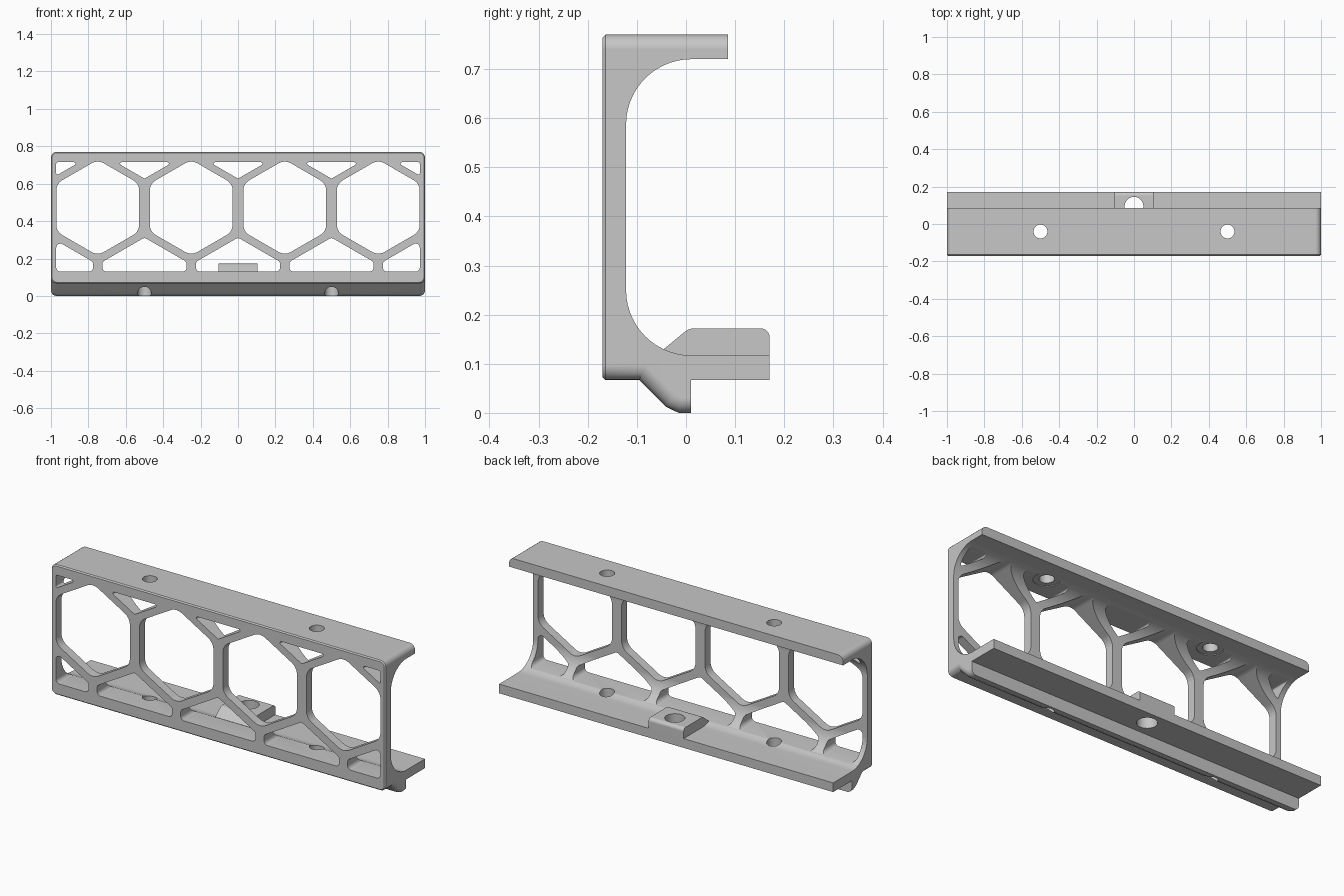
import bpy, bmesh, math
from mathutils import Vector

old = bpy.data.objects.get("Cube")
if old:
    bpy.data.objects.remove(old, do_unlink=True)

grey = bpy.data.materials.new("plain grey")
grey.use_nodes = True
colour = (0.57, 0.57, 0.57, 1)
grey.diffuse_color = colour
grey.node_tree.nodes["Principled BSDF"].inputs["Base Color"].default_value = colour


def rounded(points, radius, steps=6):
    """Replace each corner of a polygon with an arc."""
    pts = [Vector(p) for p in points]
    out = []
    for i, p in enumerate(pts):
        a = (pts[i - 1] - p).normalized()
        b = (pts[(i + 1) % len(pts)] - p).normalized()
        half = a.angle(b) / 2
        centre = p + (a + b).normalized() * radius / math.sin(half)
        reach = radius / math.tan(half)
        start = (p + a * reach - centre).normalized()
        end = (p + b * reach - centre).normalized()
        out += [centre + start.slerp(end, k / steps).normalized() * radius for k in range(steps + 1)]
    return out


def arc(cy, cz, r, start, end, steps=14):
    angles = [math.radians(start + (end - start) * k / steps) for k in range(steps + 1)]
    return [(cy + r * math.cos(t), cz + r * math.sin(t)) for t in angles]


def add_prism(bm, points, axis, low, high):
    """Extrude a closed outline along x, y or z."""
    def place(p, d):
        return {"x": (d, p[0], p[1]), "y": (p[0], d, p[1]), "z": (p[0], p[1], d)}[axis]
    lower = [bm.verts.new(place(p, low)) for p in points]
    upper = [bm.verts.new(place(p, high)) for p in points]
    n = len(points)
    bm.faces.new(lower)
    bm.faces.new(upper[::-1])
    for i in range(n):
        j = (i + 1) % n
        bm.faces.new((lower[j], lower[i], upper[i], upper[j]))


def finish(bm, name):
    bmesh.ops.recalc_face_normals(bm, faces=bm.faces)
    mesh = bpy.data.meshes.new(name)
    bm.to_mesh(mesh)
    bm.free()
    mesh.materials.append(grey)
    obj = bpy.data.objects.new(name, mesh)
    bpy.context.collection.objects.link(obj)
    return obj


def cut(obj, cutter):
    mod = obj.modifiers.new("cut", "BOOLEAN")
    mod.operation = "DIFFERENCE"
    mod.solver = "EXACT"
    mod.object = cutter
    bpy.context.view_layer.objects.active = obj
    bpy.ops.object.modifier_apply(modifier=mod.name)


def cylinders(name, places, radius, low, high):
    bm = bmesh.new()
    for x, y in places:
        add_prism(bm, arc(x, y, radius, 0, 348.75, 31), "z", low, high)
    return finish(bm, name)


# Bracket: C-shaped section with a lower lip and a rear flange
section = [(-0.17, 0.067), (-0.095, 0.067), (-0.04, 0.012), (-0.015, 0), (0.01, 0),
           (0.01, 0.067), (0.17, 0.067), (0.17, 0.117)]
section += arc(0.011, 0.25, 0.133, 270, 180)
section += arc(0.011, 0.587, 0.133, 180, 90)
section += [(0.085, 0.72), (0.085, 0.77), (-0.17, 0.77)]
bm = bmesh.new()
add_prism(bm, section, "x", -1, 1)
bmesh.ops.recalc_face_normals(bm, faces=bm.faces)


def is_end_edge(e):
    a, b = (v.co for v in e.verts)
    if abs(a.x - b.x) > 0.01:
        return False
    top = min(a.z, b.z) > 0.769
    bottom = max(a.z, b.z) < 0.068 and max(a.y, b.y) < 0.011 and min(a.y, b.y) < 0.009
    return top or bottom


# Rounded end corners, then a fine chamfer around the front face
bmesh.ops.bevel(bm, geom=[e for e in bm.edges if is_end_edge(e)], offset=0.03,
                offset_type="OFFSET", segments=5, profile=0.5, affect="EDGES")
front = [e for e in bm.edges if all(v.co.y < -0.1699 for v in e.verts)]
bmesh.ops.bevel(bm, geom=front, offset=0.006, offset_type="OFFSET", segments=1,
                profile=0.5, affect="EDGES")
bracket = finish(bm, "bracket")

# Honeycomb openings
bm = bmesh.new()
outlines = []
for x in (-0.75, -0.25, 0.25, 0.75):
    corners = [(x + 0.256 * math.sin(k * math.pi / 3), 0.472 + 0.256 * math.cos(k * math.pi / 3))
               for k in range(6)]
    outlines.append(rounded(corners, 0.065))
for x in (-0.5, 0, 0.5):
    outlines.append(rounded([(x - 0.152, 0.715), (x + 0.152, 0.715), (x, 0.627)], 0.008))
    outlines.append(rounded([(x - 0.225, 0.13), (x + 0.225, 0.13), (x + 0.225, 0.182),
                             (x, 0.312), (x - 0.225, 0.182)], 0.022))
for s in (-1, 1):
    outlines.append(rounded([(s * 0.972, 0.715), (s * 0.848, 0.715), (s * 0.972, 0.643)], 0.008))
    outlines.append(rounded([(s * 0.972, 0.13), (s * 0.775, 0.13), (s * 0.775, 0.182),
                             (s * 0.972, 0.296)], 0.022))
for outline in outlines:
    add_prism(bm, outline, "y", -0.3, 0.3)
openings = finish(bm, "openings_cutter")

# Raised tab on the rear flange
bm = bmesh.new()
tab_section = [(-0.045, 0.13), (-0.005, 0.163), (0.003, 0.169), (0.012, 0.172)]
tab_section += arc(0.152, 0.154, 0.018, 90, 0, 6)
tab_section += [(0.17, 0.117), (0.01, 0.117), (-0.035, 0.118)]
add_prism(bm, tab_section, "x", -0.105, 0.105)
tab = finish(bm, "tab")

# Screw holes, seats under the top shelf, and the tab hole
screws = [(-0.5, -0.04), (0.5, -0.04)]
screw_holes = cylinders("screw_cutter", screws, 0.037, -0.1, 0.9)
seats = cylinders("seat_cutter", screws, 0.065, 0.62, 0.7195)
tab_hole = cylinders("tab_hole_cutter", [(0, 0.095)], 0.05, -0.1, 0.3)
for cutter in (openings, seats, screw_holes, tab_hole):
    cut(bracket, cutter)
cut(tab, tab_hole)
for cutter in (openings, seats, screw_holes, tab_hole):
    bpy.data.objects.remove(cutter, do_unlink=True)

# Smooth curves with crisp edges
for obj in (bracket, tab):
    bpy.ops.object.select_all(action="DESELECT")
    obj.select_set(True)
    bpy.context.view_layer.objects.active = obj
    bpy.ops.object.shade_smooth_by_angle(angle=math.radians(28))
    weighted = obj.modifiers.new("even shading", "WEIGHTED_NORMAL")
    weighted.keep_sharp = True
